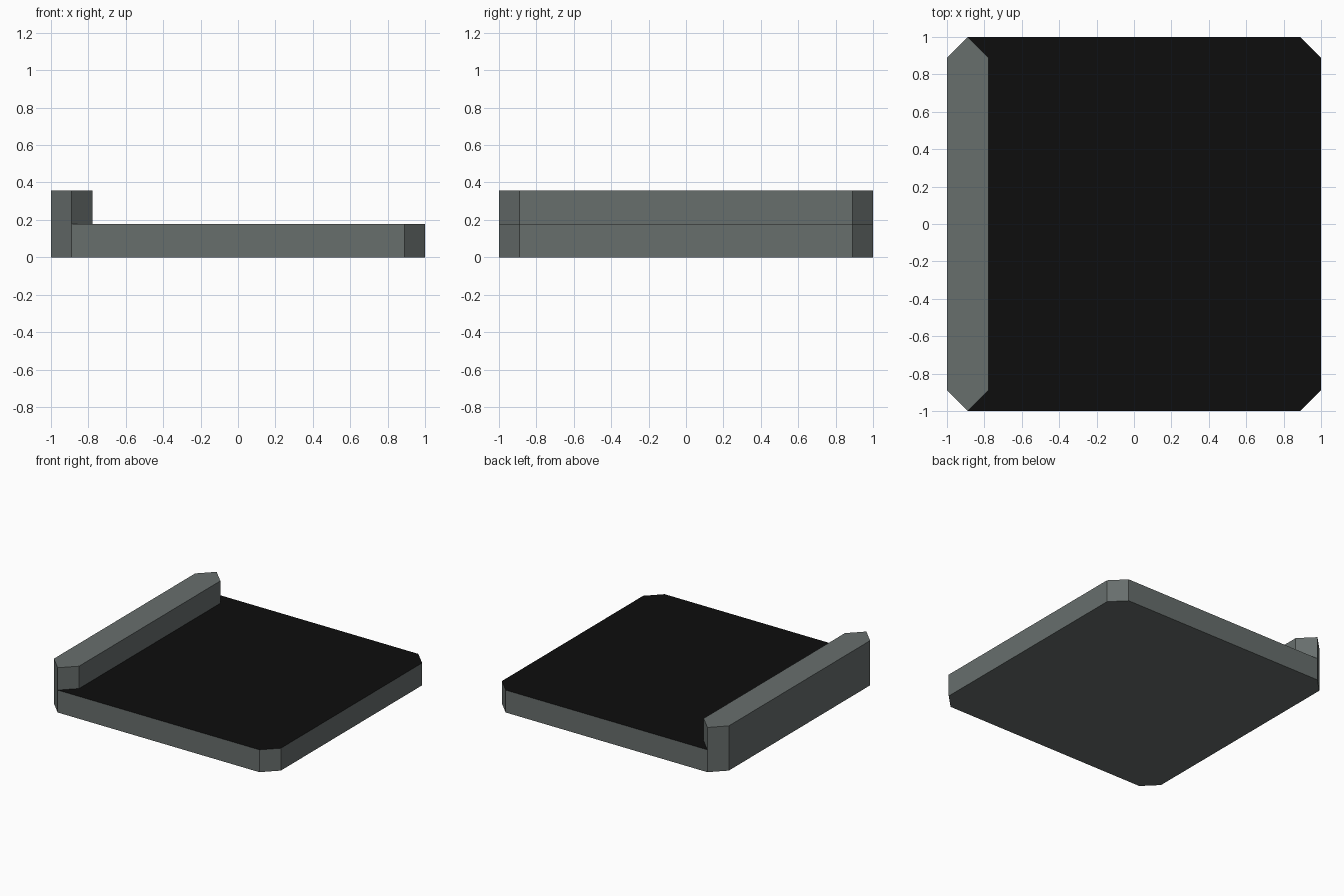
import bpy, bmesh

if "Cube" in bpy.data.objects:
    bpy.data.objects.remove(bpy.data.objects["Cube"])


def material(name, rgb):
    m = bpy.data.materials.new(name)
    m.diffuse_color = (*rgb, 1)
    m.use_nodes = True
    m.node_tree.nodes["Principled BSDF"].inputs["Base Color"].default_value = m.diffuse_color
    return m


STONE = material("grey stone", (0.137, 0.157, 0.152))
ASPHALT = material("black asphalt", (0.004, 0.004, 0.004))

C = 1 / 9      # corner chamfer
H = 0.178      # height of slab, and of kerb above it
E = 1 - C

octagon = [(-E, -1), (E, -1), (1, -E), (1, E), (E, 1), (-E, 1), (-1, E), (-1, -E)]
kerb = [(-1, -E), (-E, -1), (-1 + 2 * C, -E), (-1 + 2 * C, E), (-E, 1), (-1, E)]
# road surface: the octagon without the strip covered by the kerb
road = octagon[:6] + [kerb[3], kerb[2]]


def build(name, outline, z0, z1, top, bottom=None, top_mat=0):
    """Walls around an outline, plus a top face and optional bottom face."""
    bm = bmesh.new()
    cache = {}

    def vert(p, z):
        key = (round(p[0], 5), round(p[1], 5), z)
        if key not in cache:
            cache[key] = bm.verts.new((*p, z))
        return cache[key]

    for a, b in zip(outline, outline[1:] + outline[:1]):
        bm.faces.new([vert(a, z0), vert(b, z0), vert(b, z1), vert(a, z1)])
    bm.faces.new([vert(p, z1) for p in top]).material_index = top_mat
    if bottom:
        bm.faces.new([vert(p, z0) for p in reversed(bottom)])
    mesh = bpy.data.meshes.new(name)
    bm.to_mesh(mesh)
    bm.free()
    mesh.materials.append(STONE)
    mesh.materials.append(ASPHALT)
    obj = bpy.data.objects.new(name, mesh)
    bpy.context.collection.objects.link(obj)
    return obj


# Road slab with black surface
build("road_slab", octagon, 0, H, road, octagon, 1)
# Raised kerb along the left edge
build("kerb", kerb, H, 2 * H, kerb)
